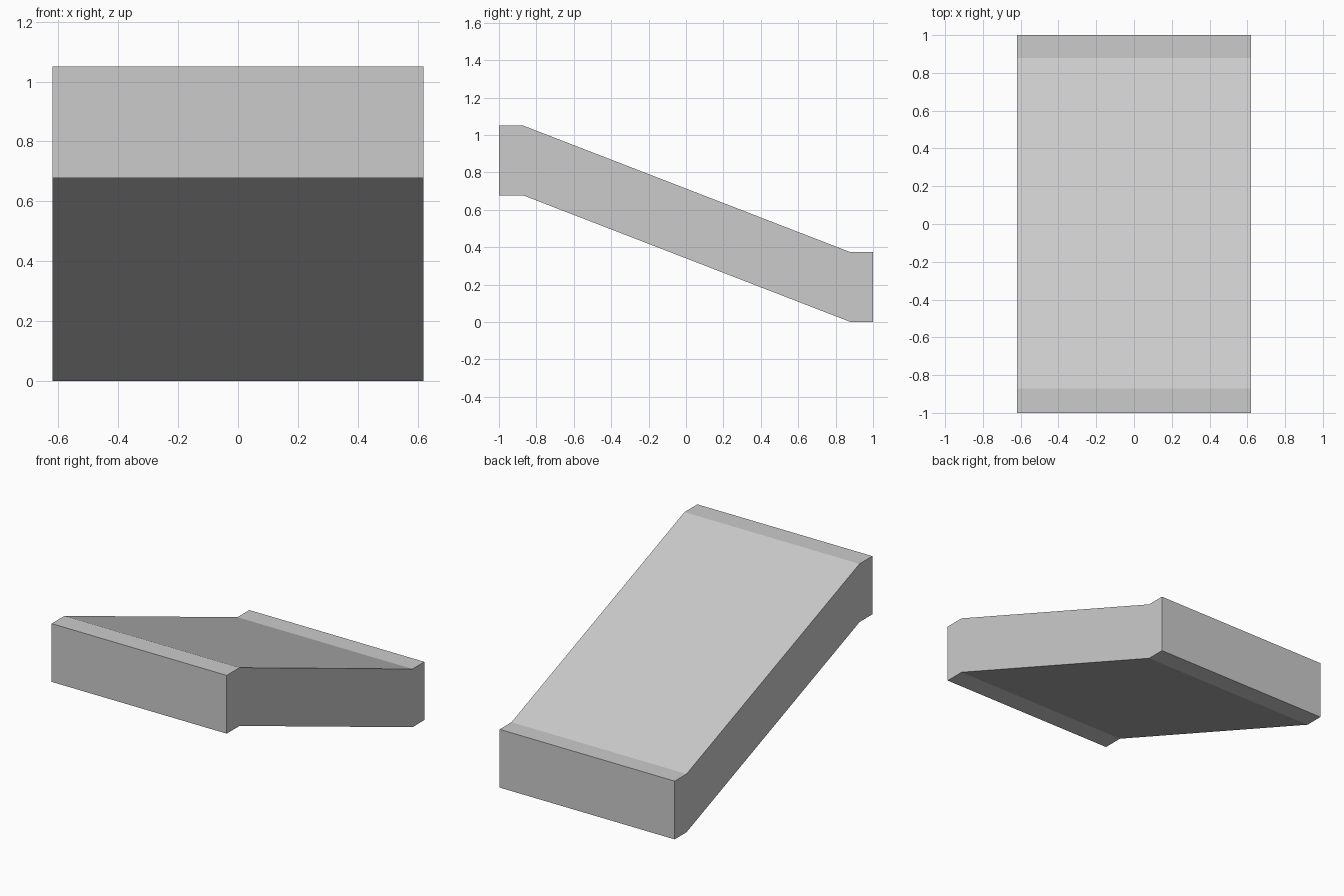
import bpy
import bmesh

cube = bpy.data.objects.get("Cube")
if cube:
    bpy.data.objects.remove(cube, do_unlink=True)

HALF_WIDTH = 0.62
THICKNESS = 0.373
# Top line of the slab from the high front landing to the low back landing (y, z)
TOP_LINE = [(-1.0, 1.05), (-0.87, 1.05), (0.88, THICKNESS), (1.0, THICKNESS)]

grey = bpy.data.materials.new("light grey")
grey.use_nodes = True
colour = (0.6, 0.6, 0.6, 1.0)
grey.diffuse_color = colour
grey.node_tree.nodes["Principled BSDF"].inputs["Base Color"].default_value = colour

# Closed side profile: top line, then the same line lowered by the thickness
profile = TOP_LINE + [(y, z - THICKNESS) for y, z in reversed(TOP_LINE)]

# Sloped slab: extrude the profile across the width
bm = bmesh.new()
side = bm.faces.new([bm.verts.new((-HALF_WIDTH, y, z)) for y, z in profile])
extruded = bmesh.ops.extrude_face_region(bm, geom=[side], use_keep_orig=True)
moved = [v for v in extruded["geom"] if isinstance(v, bmesh.types.BMVert)]
bmesh.ops.translate(bm, verts=moved, vec=(2 * HALF_WIDTH, 0, 0))
bmesh.ops.recalc_face_normals(bm, faces=bm.faces)

mesh = bpy.data.meshes.new("sloped_slab")
bm.to_mesh(mesh)
bm.free()
mesh.materials.append(grey)
slab = bpy.data.objects.new("sloped_slab", mesh)
bpy.context.collection.objects.link(slab)
